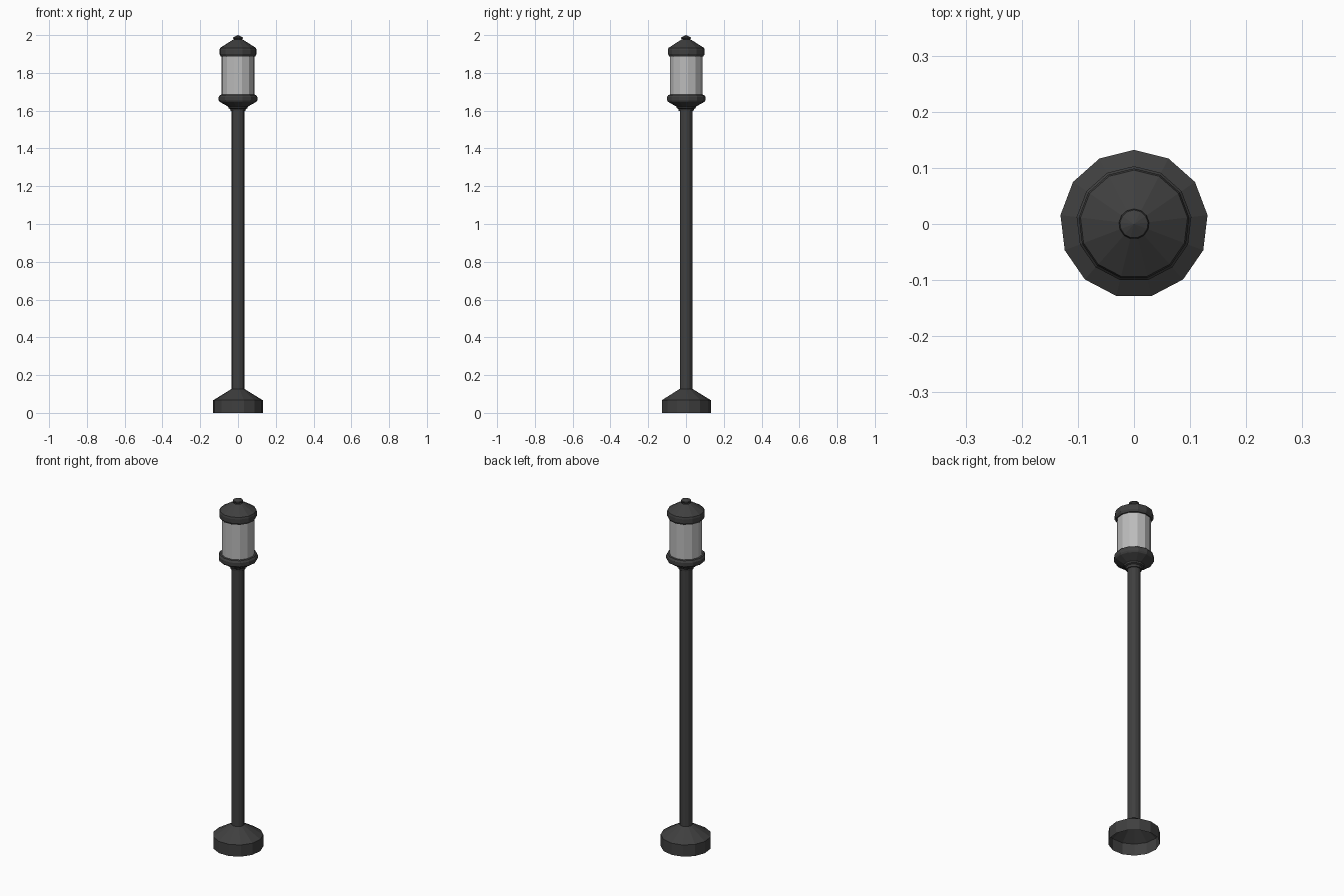
import bpy, bmesh, math

if "Cube" in bpy.data.objects:
    bpy.data.objects.remove(bpy.data.objects["Cube"])

SIDES = 13


def material(name, value):
    m = bpy.data.materials.new(name)
    m.diffuse_color = (value, value, value, 1)
    m.use_nodes = True
    m.node_tree.nodes["Principled BSDF"].inputs["Base Color"].default_value = m.diffuse_color
    return m


def lathe(name, profile, mat):
    """Spin (radius, z) points into a flat-shaded 13-sided part; radius 0 closes to a point."""
    bm = bmesh.new()
    rings = []
    for r, z in profile:
        if r == 0:
            rings.append([bm.verts.new((0, 0, z))] * SIDES)
            continue
        ring = []
        for i in range(SIDES):
            a = math.pi / 2 + 2 * math.pi * i / SIDES
            ring.append(bm.verts.new((r * math.cos(a), r * math.sin(a), z)))
        rings.append(ring)
    for low, high in zip(rings, rings[1:]):
        for i in range(SIDES):
            j = (i + 1) % SIDES
            corners = dict.fromkeys((low[i], low[j], high[j], high[i]))
            bm.faces.new(list(corners))
    mesh = bpy.data.meshes.new(name)
    bm.to_mesh(mesh)
    bm.free()
    mesh.materials.append(mat)
    ob = bpy.data.objects.new(name, mesh)
    bpy.context.collection.objects.link(ob)
    return ob


iron = material("dark_iron", 0.05)
pale = material("pale_glass", 0.5)

# Hollow foot, open underneath, sloping up to the pole
lathe("base", [(0.132, 0), (0.132, 0.067), (0.034, 0.127)], iron)

# Straight pole
lathe("pole", [(0.034, 0.127), (0.034, 1.597)], iron)

# Collar and flared cup under the lantern
lathe("lantern_cup", [(0.034, 1.597), (0.040, 1.597), (0.042, 1.609),
                      (0.050, 1.613), (0.053, 1.622), (0.098, 1.647),
                      (0.103, 1.655), (0.103, 1.673), (0.096, 1.683),
                      (0.087, 1.685)], iron)

# Lantern glass
lathe("glass", [(0.087, 1.685), (0.087, 1.887)], pale)

# Roof with rolled rim
lathe("roof", [(0.087, 1.887), (0.092, 1.888), (0.099, 1.900),
               (0.099, 1.922), (0.096, 1.932), (0.026, 1.976)], iron)

# Finial knob
lathe("finial", [(0.018, 1.976), (0.027, 1.984), (0.025, 1.989), (0, 2.0)], iron)
